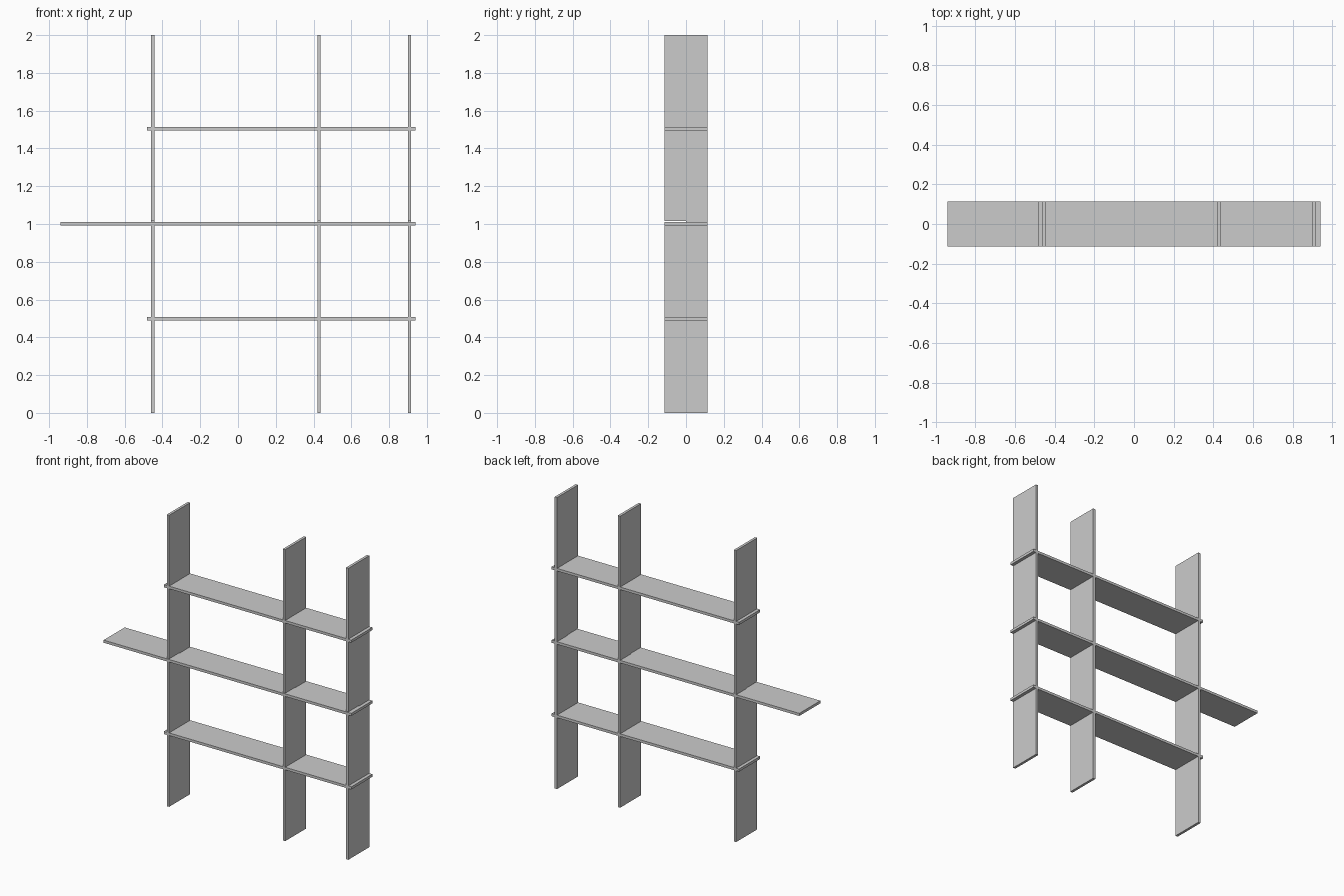
import bpy, bmesh
from mathutils import Vector

if "Cube" in bpy.data.objects:
    bpy.data.objects.remove(bpy.data.objects["Cube"])

T = 0.018          # board thickness
D = 0.114          # half depth
UPRIGHTS = [-0.452, 0.429, 0.908]
SHELVES = [(0.498, -0.483), (1.002, -0.94), (1.505, -0.483)]   # height, left end
RIGHT_END = 0.94


def slotted_board(name, start, end, slots, open_side, place, push):
    """Long board with half-depth slots cut in from one edge."""
    pts = [(start, -open_side * D), (start, open_side * D)]
    for a, b in slots:
        pts += [(a, open_side * D), (a, 0), (b, 0), (b, open_side * D)]
    pts += [(end, open_side * D), (end, -open_side * D)]
    bm = bmesh.new()
    face = bm.faces.new([bm.verts.new(place(s, y)) for s, y in pts])
    ext = bmesh.ops.extrude_face_region(bm, geom=[face])
    moved = [g for g in ext["geom"] if isinstance(g, bmesh.types.BMVert)]
    bmesh.ops.translate(bm, verts=moved, vec=push)
    bmesh.ops.recalc_face_normals(bm, faces=bm.faces)
    mesh = bpy.data.meshes.new(name)
    bm.to_mesh(mesh)
    bm.free()
    obj = bpy.data.objects.new(name, mesh)
    bpy.context.collection.objects.link(obj)
    return obj


# Uprights, slotted from the front; the middle slot is slightly oversize
upright_slots = [(z - T / 2, z + T / 2 + (0.004 if i == 1 else 0))
                 for i, (z, _) in enumerate(SHELVES)]
for i, x in enumerate(UPRIGHTS):
    slotted_board(f"upright_{i + 1}", 0, 2, upright_slots, -1,
                  lambda s, y: Vector((x - T / 2, y, s)), Vector((T, 0, 0)))

# Shelves, slotted from the back to interlock with the uprights
shelf_slots = [(x - T / 2, x + T / 2) for x in UPRIGHTS]
for i, (z, left) in enumerate(SHELVES):
    slotted_board(f"shelf_{i + 1}", left, RIGHT_END, shelf_slots, 1,
                  lambda s, y: Vector((s, y, z - T / 2)), Vector((0, 0, T)))
